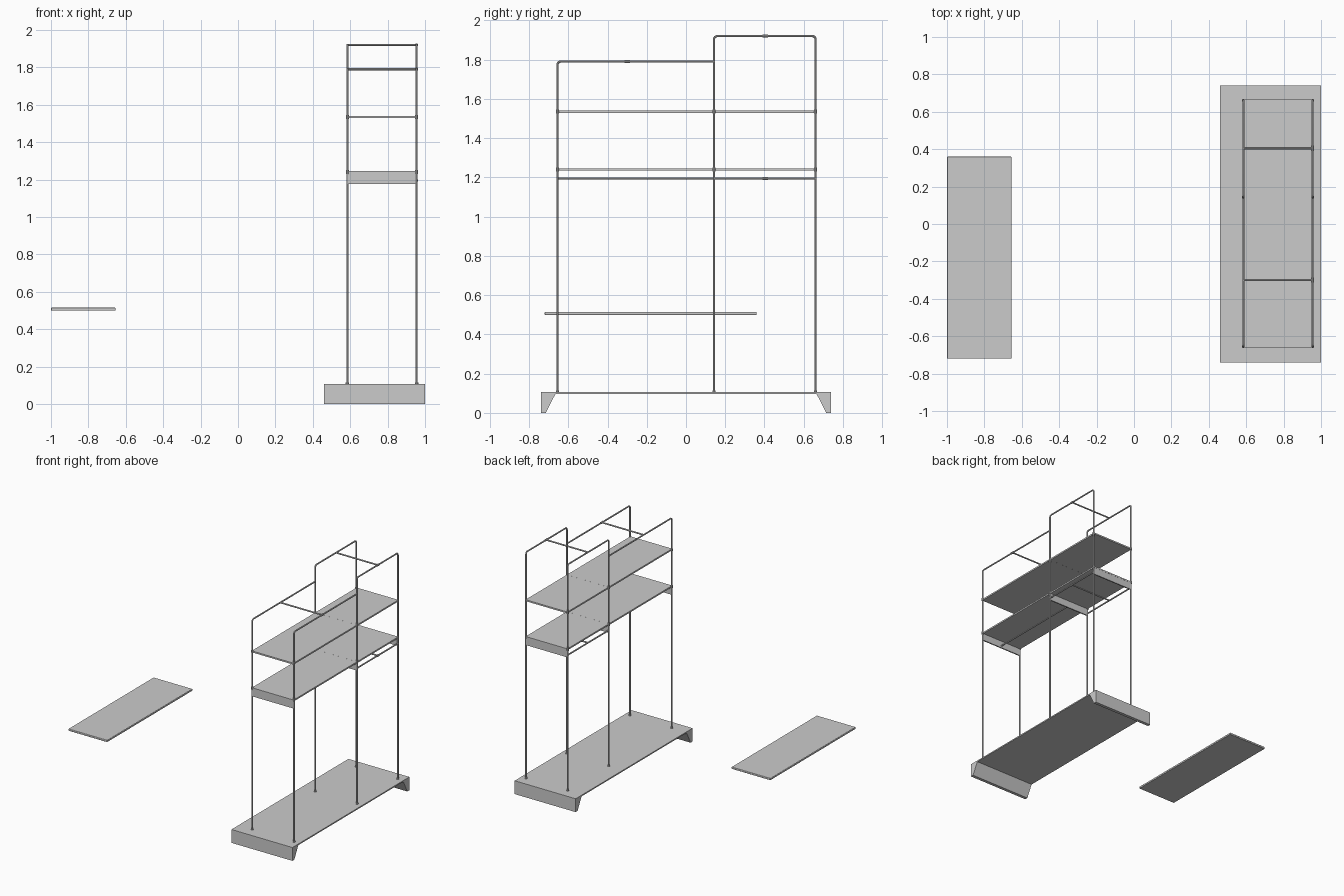
import bpy, bmesh, math
from mathutils import Vector

if "Cube" in bpy.data.objects:
    bpy.data.objects.remove(bpy.data.objects["Cube"])

XL, XR = 0.585, 0.955            # left / right post lines
Y0, Y1, Y2 = -0.655, 0.143, 0.66  # front, middle, back post lines
R = 0.006
XM = (XL + XR) / 2


def box(name, x0, x1, y0, y1, z0, z1, bevel=0):
    bpy.ops.mesh.primitive_cube_add(size=1, location=((x0 + x1) / 2, (y0 + y1) / 2, (z0 + z1) / 2))
    ob = bpy.context.object
    ob.name = name
    ob.scale = (x1 - x0, y1 - y0, z1 - z0)
    bpy.ops.object.transform_apply(location=False, rotation=False, scale=True)
    if bevel:
        m = ob.modifiers.new("bevel", 'BEVEL')
        m.width, m.segments = bevel, 3
    return ob


def rounded(points, rad):
    # replace inner corners of a path with short arcs
    pts = [Vector(p) for p in points]
    out = [pts[0]]
    for a, b, c in zip(pts, pts[1:], pts[2:]):
        p, q = b + (a - b).normalized() * rad, b + (c - b).normalized() * rad
        o = p + q - b
        for i in range(7):
            t = i / 6 * math.pi / 2
            out.append(o + (p - o) * math.cos(t) + (q - o) * math.sin(t))
    return out + [pts[-1]]


def tube(name, points, r=R, rad=0.016):
    cu = bpy.data.curves.new(name, 'CURVE')
    cu.dimensions = '3D'
    cu.bevel_depth, cu.bevel_resolution, cu.use_fill_caps = r, 3, True
    pts = rounded(points, rad)
    sp = cu.splines.new('POLY')
    sp.points.add(len(pts) - 1)
    for s, p in zip(sp.points, pts):
        s.co = (*p, 1)
    ob = bpy.data.objects.new(name, cu)
    bpy.context.collection.objects.link(ob)
    bpy.ops.object.select_all(action='DESELECT')
    ob.select_set(True)
    bpy.context.view_layer.objects.active = ob
    bpy.ops.object.convert(target='MESH')
    bpy.ops.object.shade_smooth_by_angle()
    return bpy.context.object


# base: top plate with a wedge foot at each end, one profile pulled along x
half = [(0.665, 0.097), (0.715, 0), (0.74, 0), (0.74, 0.107)]
profile = half + [(-y, z) for y, z in reversed(half)]
bm = bmesh.new()
face = bm.faces.new([bm.verts.new((0.46, y, z)) for y, z in profile])
ext = bmesh.ops.extrude_face_region(bm, geom=[face])
bmesh.ops.translate(bm, vec=(0.54, 0, 0), verts=[v for v in ext["geom"] if isinstance(v, bmesh.types.BMVert)])
bmesh.ops.recalc_face_normals(bm, faces=bm.faces)
me = bpy.data.meshes.new("base_platform")
bm.to_mesh(me)
bm.free()
bpy.context.collection.objects.link(bpy.data.objects.new("base_platform", me))

# side frames
for side, x in (("left", XL), ("right", XR)):
    tube(f"{side}_low_frame", [(x, Y0, 0.1), (x, Y0, 1.79), (x, Y1, 1.79)])
    tube(f"{side}_tall_frame", [(x, Y1, 0.1), (x, Y1, 1.92), (x, Y2, 1.92), (x, Y2, 0.1)])
    tube(f"{side}_hanging_rail", [(x, Y1, 1.195), (x, Y2, 1.195)])
    # post foot collars and shelf collars
    for y in (Y0, Y1, Y2):
        tube("foot_collar", [(x, y, 0.1), (x, y, 0.115)], 0.009)
        for z in (1.24, 1.535):
            tube("shelf_collar", [(x, y, z - 0.01), (x, y, z + 0.01)], 0.0085)

# cross rods and their couplers
for name, y, z in (("low_cross_rod", -0.30, 1.79), ("tall_cross_rod", 0.405, 1.92),
                   ("hanging_cross_rod", 0.405, 1.195)):
    tube(name, [(XL, y, z), (XR, y, z)])
    tube(name + "_coupler", [(XR, y - 0.014, z), (XR, y + 0.014, z)], 0.0085)

# front bay centre rod
tube("front_hanging_rod", [(XM, Y0, 1.195), (XM, Y1, 1.195)])

# shelves with a rod across at the middle posts
for name, z in (("lower_shelf", 1.24), ("upper_shelf", 1.535)):
    box(name, XL, XR, Y0 - R, Y2 + R, z - 0.006, z + 0.006)
    tube(name + "_rod", [(XL, Y1, z), (XR, Y1, z)], 0.0065)

# panels hanging below the lower shelf
for name, y in (("front_panel", Y0), ("middle_panel", Y1), ("back_panel", Y2)):
    box(name, XL, XR, y - 0.005, y + 0.005, 1.177, 1.24)

# separate board
box("loose_board", -1.0, -0.655, -0.72, 0.36, 0.499, 0.515, 0.004)
